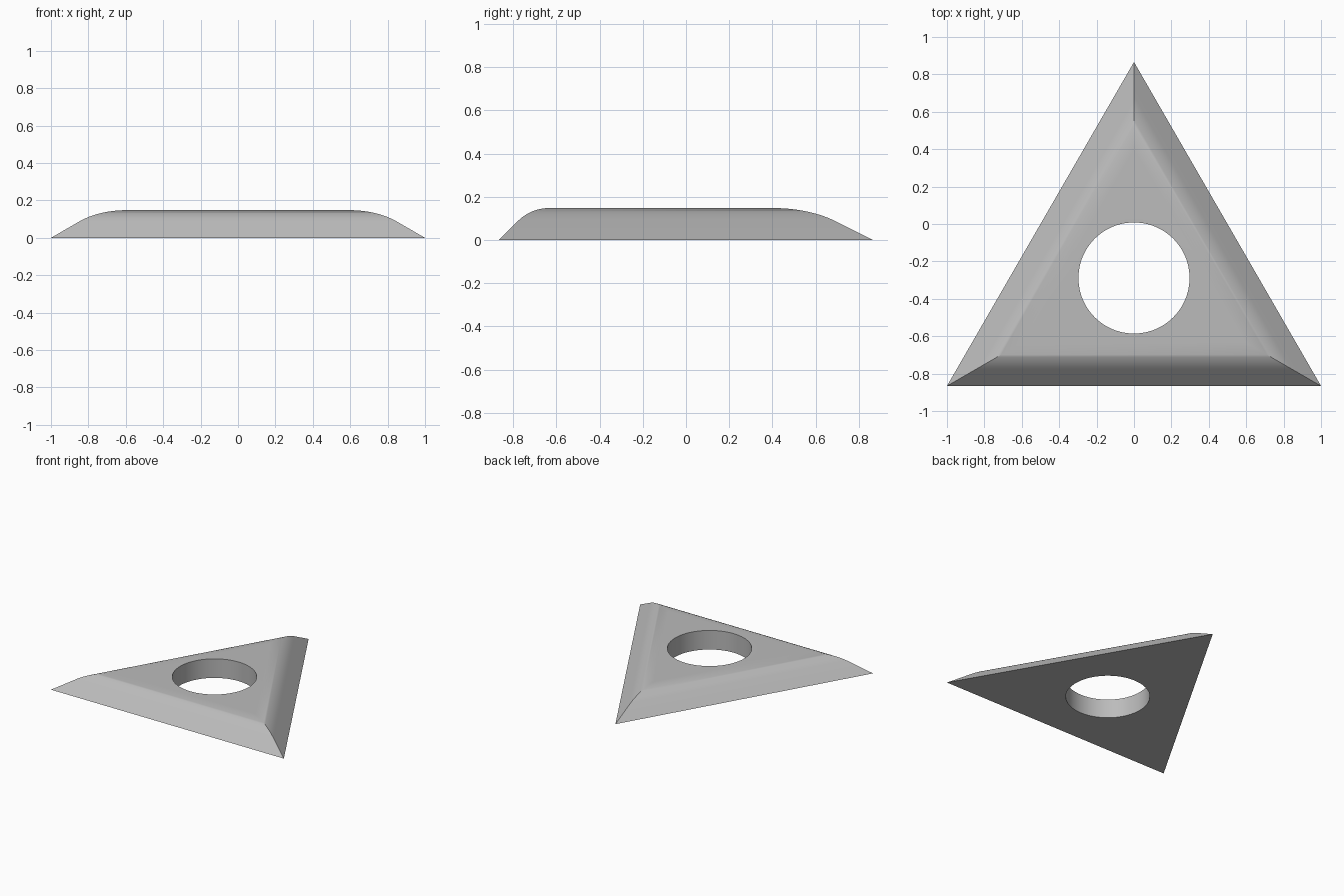
import bpy
import bmesh
from math import sin, cos, pi, radians, sqrt

cube = bpy.data.objects.get("Cube")
if cube:
    bpy.data.objects.remove(cube, do_unlink=True)

SIDE = 2.0
IN_R = SIDE / (2 * sqrt(3))          # inradius of the triangle
CY = -SIDE * sqrt(3) / 4 + IN_R      # centre of the triangle and hole
HOLE_R = 0.297
SLOPE = 0.088                        # straight 45 degree part of the edge
ROUND_R = 0.205                      # rounding from slope to flat top
ARC_STEPS = 12
HOLE_STEPS = 96

grey = bpy.data.materials.new("grey")
grey.use_nodes = True
grey.diffuse_color = (0.5, 0.5, 0.5, 1)
grey.node_tree.nodes["Principled BSDF"].inputs["Base Color"].default_value = (0.5, 0.5, 0.5, 1)

bm = bmesh.new()


def ring(count, radius, z, start=pi / 2):
    """Closed loop of vertices and edges around the centre."""
    verts = [bm.verts.new((radius * cos(start + 2 * pi * i / count),
                           CY + radius * sin(start + 2 * pi * i / count), z))
             for i in range(count)]
    edges = [bm.edges.new((verts[i], verts[(i + 1) % count])) for i in range(count)]
    return verts, edges


def wall(low, high):
    """Quads between two loops of equal count."""
    n = len(low)
    for i in range(n):
        j = (i + 1) % n
        bm.faces.new((low[i], low[j], high[j], high[i]))


# Edge profile as (inset, height): straight slope, then a rounded shoulder
profile = [(0, 0)]
for k in range(ARC_STEPS + 1):
    a = radians(45) * (1 - k / ARC_STEPS)
    profile.append((SLOPE + ROUND_R * (sin(radians(45)) - sin(a)),
                    SLOPE + ROUND_R * (cos(a) - cos(radians(45)))))
top_z = profile[-1][1]

# Sloped and rounded outer sides
rings = [ring(3, 2 * (IN_R - d), z) for d, z in profile]
for low, high in zip(rings, rings[1:]):
    wall(low[0], high[0])

# Round hole, then the flat top and bottom around it
hole_low = ring(HOLE_STEPS, HOLE_R, 0)
hole_high = ring(HOLE_STEPS, HOLE_R, top_z)
wall(hole_low[0], hole_high[0])
for outer, inner in ((rings[0], hole_low), (rings[-1], hole_high)):
    bmesh.ops.triangle_fill(bm, edges=outer[1] + inner[1], use_beauty=True)
bmesh.ops.recalc_face_normals(bm, faces=bm.faces[:])

mesh = bpy.data.meshes.new("triangular_plate")
bm.to_mesh(mesh)
bm.free()
mesh.materials.append(grey)
plate = bpy.data.objects.new("triangular_plate", mesh)
bpy.context.collection.objects.link(plate)

bpy.ops.object.select_all(action="DESELECT")
plate.select_set(True)
bpy.context.view_layer.objects.active = plate
bpy.ops.object.shade_smooth_by_angle(angle=radians(30))
